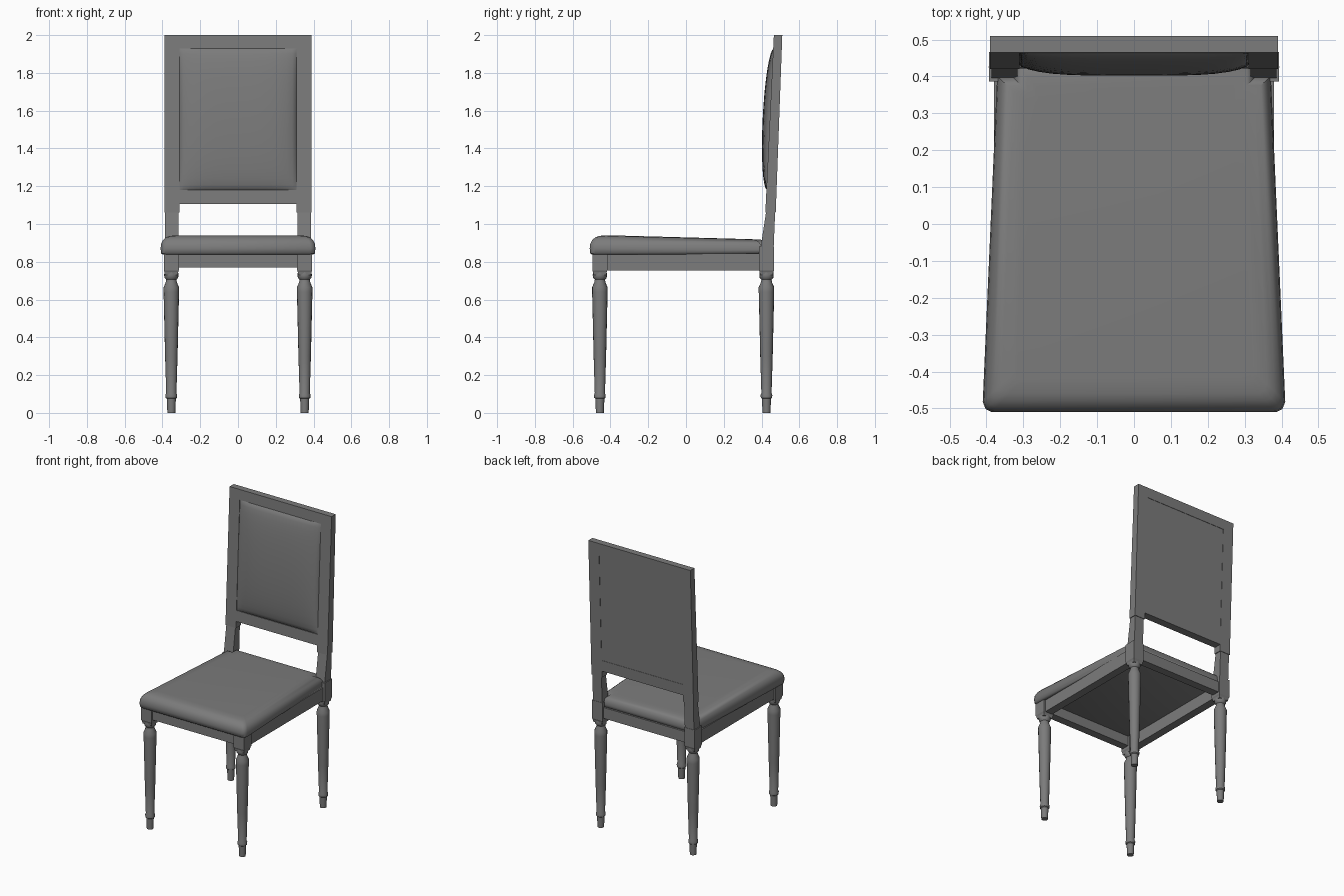
import bpy, bmesh, math

cube = bpy.data.objects.get("Cube")
if cube:
    bpy.data.objects.remove(cube, do_unlink=True)

grey = bpy.data.materials.new("Dark Grey")
grey.use_nodes = True
COLOUR = (0.2, 0.2, 0.2, 1)
grey.diffuse_color = COLOUR
grey.node_tree.nodes["Principled BSDF"].inputs["Base Color"].default_value = COLOUR


def finish(name, bm, smooth=None):
    bmesh.ops.recalc_face_normals(bm, faces=bm.faces)
    mesh = bpy.data.meshes.new(name)
    bm.to_mesh(mesh)
    bm.free()
    mesh.materials.append(grey)
    obj = bpy.data.objects.new(name, mesh)
    bpy.context.collection.objects.link(obj)
    if smooth:
        bpy.ops.object.select_all(action='DESELECT')
        obj.select_set(True)
        bpy.context.view_layer.objects.active = obj
        bpy.ops.object.shade_smooth_by_angle(angle=math.radians(smooth))
    return obj


def loft(name, rings, smooth=None):
    """Skin a stack of closed rings and cap both ends."""
    bm = bmesh.new()
    loops = [[bm.verts.new(p) for p in ring] for ring in rings]
    for a, b in zip(loops, loops[1:]):
        for i in range(len(a)):
            j = (i + 1) % len(a)
            bm.faces.new((a[i], a[j], b[j], b[i]))
    bm.faces.new(loops[0][::-1])
    bm.faces.new(loops[-1])
    return finish(name, bm, smooth)


def rect(x0, x1, y0, y1, z):
    return [(x0, y0, z), (x1, y0, z), (x1, y1, z), (x0, y1, z)]


def box(name, x0, x1, y0, y1, z0, z1):
    return loft(name, [rect(x0, x1, y0, y1, z) for z in (z0, z1)])


# Leaning planes of the backrest frame
def front(z):
    return 0.42 + (z - 1.06) * 0.048


def back(z):
    return 0.475 + (z - 1.06) * 0.037


def leaning_bar(name, x0, x1, z0, z1):
    return loft(name, [rect(x0, x1, front(z), back(z), z) for z in (z0, z1)])


# Turned legs with square blocks on top
LEG_X = 0.353
LEG = [(0, .021), (.075, .024), (.08, .03), (.095, .031), (.105, .027),
       (.3, .033), (.64, .041), (.665, .041), (.69, .03), (.705, .027),
       (.715, .036), (.73, .038), (.745, .036)]
for side, sx in (("left", 1), ("right", -1)):
    for end, cy in (("front", -0.456), ("back", 0.426)):
        cx = sx * LEG_X
        rings = [[(cx + r * math.cos(a * math.pi / 8), cy + r * math.sin(a * math.pi / 8), z)
                  for a in range(16)] for z, r in LEG]
        loft(f"{end}_leg_{side}", rings, 35)
        top = 0.845 if end == "front" else 0.88
        loft(f"{end}_leg_block_{side}",
             [rect(cx - h, cx + h, cy - h, cy + h, z)
              for z, h in ((.73, .034), (.745, .036), (.755, .04), (top, .04))])

    # Lower back post, then the wider upright of the frame
    x0, x1 = sorted((sx * 0.316, sx * 0.386))
    loft(f"back_post_{side}", [rect(x0, x1, .392, .463, .85), rect(x0, x1, .402, .466, .92),
                               rect(x0, x1, .424, .472, 1.065)])
    x0, x1 = sorted((sx * 0.31, sx * 0.39))
    leaning_bar(f"back_upright_{side}", x0, x1, 1.06, 2.0)

    # Side seat rail
    x0, x1 = sorted((sx * 0.325, sx * 0.38))
    box(f"side_rail_{side}", x0, x1, -0.44, 0.41, 0.755, 0.845)

# Front and back seat rails, crosswise rails of the backrest
box("front_rail", -0.33, 0.33, -0.485, -0.43, 0.77, 0.845)
box("back_rail", -0.33, 0.33, 0.40, 0.455, 0.77, 0.845)
leaning_bar("backrest_bottom_rail", -0.311, 0.311, 1.105, 1.18)
leaning_bar("backrest_top_rail", -0.311, 0.311, 1.93, 2.0)

# Seat cushion, tapered to the back and notched around the posts
half = [(.385, -.51), (.402, -.502), (.41, -.482), (.371, .4), (.33, .4), (.33, .445)]
outline = half + [(-x, y) for x, y in reversed(half)]
layers = [(.838, .012), (.845, .003), (.87, 0), (.895, .003), (.915, .013),
          (.93, .03), (.937, .05), (.94, .085)]


def seat_ring(z, inset):
    lift = (z - .838) / .102
    return [(x * (1 - inset / .41), y * (1 - inset / .5),
             z - lift * 0.02 * max(0, (y + .3) / .7)) for x, y in outline]


loft("seat_cushion", [seat_ring(z, i) for z, i in layers], 50)

# Backrest cushion with a bulging front and a flat recessed rear
N = 16
bm = bmesh.new()
grid = []
for j in range(N + 1):
    v = -math.cos(math.pi * j / N)
    z = 1.555 + 0.375 * v
    row = []
    for i in range(N + 1):
        u = -math.cos(math.pi * i / N)
        bulge = 0.042 * math.sqrt(max(0, (1 - u ** 4) * (1 - v * v)))
        row.append(bm.verts.new((0.311 * u, front(z) + 0.004 - bulge, z)))
    grid.append(row)
for j in range(N):
    for i in range(N):
        bm.faces.new((grid[j][i], grid[j][i + 1], grid[j + 1][i + 1], grid[j + 1][i]))
finish("backrest_cushion", bm, 60)

bm = bmesh.new()
bm.faces.new([bm.verts.new((x, back(z) - 0.012, z)) for x, z in
              ((-.311, 1.18), (-.311, 1.93), (.311, 1.93), (.311, 1.18))])
panel = finish("backrest_rear_panel", bm)
solid = panel.modifiers.new("Thickness", 'SOLIDIFY')
solid.thickness = 0.02
solid.offset = 0
